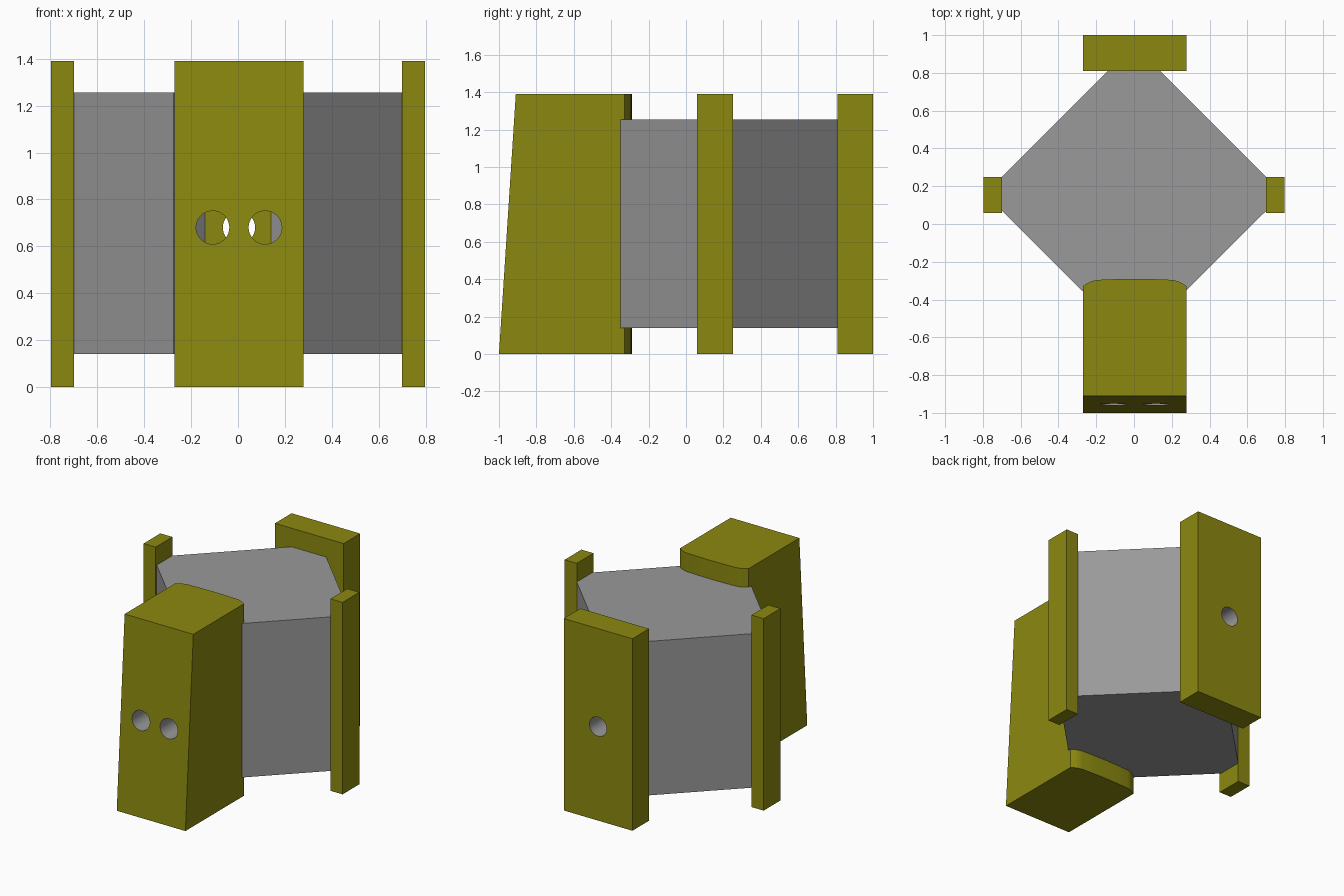
import bpy, bmesh, math
from mathutils import Matrix

cube = bpy.data.objects.get("Cube")
if cube:
    bpy.data.objects.remove(cube, do_unlink=True)

HEIGHT = 1.39
HOLE_Z = 0.68
MID = 0.004      # centre line of the front and back plates
HALF = 0.275     # half width of the front and back plates


def material(name, colour):
    m = bpy.data.materials.new(name)
    m.use_nodes = True
    m.diffuse_color = colour
    m.node_tree.nodes["Principled BSDF"].inputs["Base Color"].default_value = colour
    return m


olive = material("olive", (0.26, 0.25, 0.005, 1))
grey = material("grey", (0.32, 0.32, 0.32, 1))


def add_object(name, bm, mat):
    mesh = bpy.data.meshes.new(name)
    bmesh.ops.recalc_face_normals(bm, faces=bm.faces)
    bm.to_mesh(mesh)
    bm.free()
    mesh.materials.append(mat)
    ob = bpy.data.objects.new(name, mesh)
    bpy.context.collection.objects.link(ob)
    return ob


def prism(outline, z0, z1):
    """Extrude a plan outline between two heights."""
    bm = bmesh.new()
    base = bm.faces.new([bm.verts.new((x, y, z0)) for x, y in outline])
    top = bmesh.ops.extrude_face_region(bm, geom=[base], use_keep_orig=True)["geom"]
    for v in top:
        if isinstance(v, bmesh.types.BMVert):
            v.co.z = z1
    return bm


def box(x0, x1, y0, y1):
    return prism([(x0, y0), (x1, y0), (x1, y1), (x0, y1)], 0, HEIGHT)


def drill(ob, x, y, radius, length):
    """Bore a grey-walled hole along y."""
    bm = bmesh.new()
    bmesh.ops.create_cone(bm, cap_ends=True, segments=32, radius1=radius,
                          radius2=radius, depth=length,
                          matrix=Matrix.Translation((x, y, HOLE_Z))
                          @ Matrix.Rotation(math.pi / 2, 4, 'X'))
    cutter = add_object("hole_cutter", bm, grey)
    cutter.hide_render = True
    mod = ob.modifiers.new("hole", 'BOOLEAN')
    mod.operation = 'DIFFERENCE'
    mod.solver = 'EXACT'
    mod.material_mode = 'TRANSFER'
    mod.object = cutter
    select(ob)
    bpy.ops.object.modifier_apply(modifier=mod.name)
    bpy.data.objects.remove(cutter, do_unlink=True)


def select(ob):
    bpy.ops.object.select_all(action='DESELECT')
    ob.select_set(True)
    bpy.context.view_layer.objects.active = ob


def smooth(ob):
    select(ob)
    bpy.ops.object.shade_smooth_by_angle(angle=math.radians(30))


# Hollow grey body, open behind the front block and the back plate
half_plan = [(HALF, -0.355), (0.7, 0.07), (0.7, 0.25), (0.14, 0.81)]
bm = prism(half_plan + [(-x, y) for x, y in reversed(half_plan)], 0.14, 1.255)
bm.normal_update()
ends = [f for f in bm.faces if abs(f.normal.y) > 0.99]
bmesh.ops.delete(bm, geom=ends, context='FACES_ONLY')
add_object("body", bm, grey)

# Front block: rounded rear edge and a face that leans back
rear = [(HALF, -0.33), (0.25, -0.313), (0.225, -0.302), (0.2, -0.296),
        (0.1, -0.292), (0, -0.29)]
plan = [(HALF, -1)] + rear + [(-x, y) for x, y in reversed(rear[:-1])] + [(-HALF, -1)]
bm = prism([(MID + x, y) for x, y in plan], 0, HEIGHT)
for v in bm.verts:
    if v.co.y < -0.9 and v.co.z > 1:
        v.co.y = -0.91
front_block = add_object("front_block", bm, olive)
for side in (-1, 1):
    drill(front_block, MID + side * 0.112, -0.65, 0.071, 1.2)
smooth(front_block)

# Back plate with one central hole
back_plate = add_object("back_plate", box(MID - HALF, MID + HALF, 0.81, 1), olive)
drill(back_plate, MID, 0.9, 0.069, 0.5)
smooth(back_plate)

# Side posts
for side, name in ((1, "left_post"), (-1, "right_post")):
    add_object(name, box(side * 0.7, side * 0.797, 0.058, 0.25), olive)
